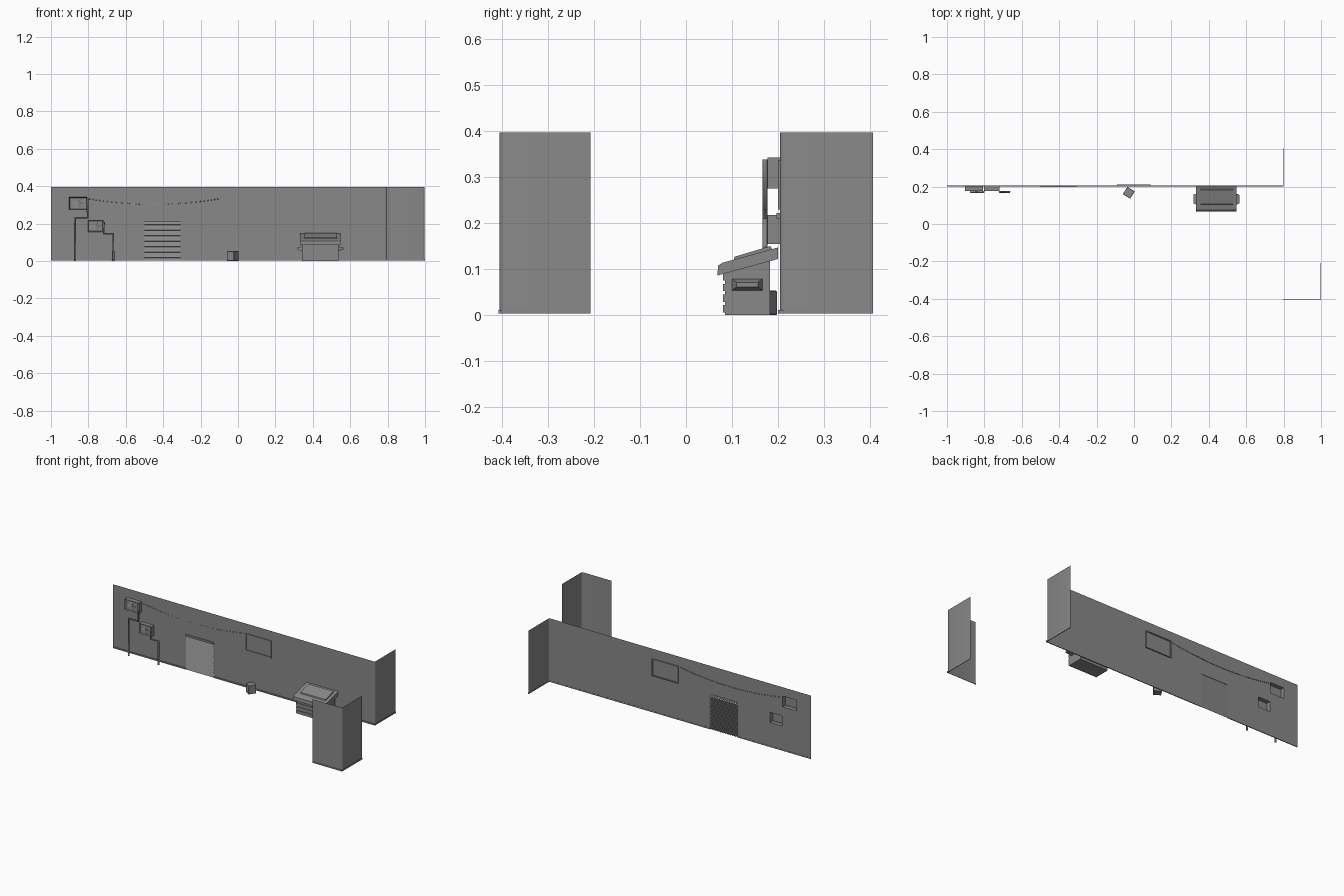
import bpy, bmesh, math
from mathutils import Matrix, Vector

cube = bpy.data.objects.get("Cube")
if cube:
    bpy.data.objects.remove(cube, do_unlink=True)

grey = bpy.data.materials.new("plain grey")
grey.use_nodes = True
COLOUR = (0.25, 0.25, 0.25, 1)
grey.diffuse_color = COLOUR
grey.node_tree.nodes["Principled BSDF"].inputs["Base Color"].default_value = COLOUR

WALL_Y = 0.204
TOP = 0.397


def finish(name, bm, smooth=False):
    mesh = bpy.data.meshes.new(name)
    bm.to_mesh(mesh)
    bm.free()
    mesh.materials.append(grey)
    ob = bpy.data.objects.new(name, mesh)
    bpy.context.collection.objects.link(ob)
    if smooth:
        for p in mesh.polygons:
            p.use_smooth = True
    return ob


def add_box(bm, x0, x1, y0, y1, z0, z1):
    mid = Vector((x0 + x1, y0 + y1, z0 + z1)) / 2
    size = Matrix.Diagonal((x1 - x0, y1 - y0, z1 - z0, 1))
    return bmesh.ops.create_cube(bm, size=1, matrix=Matrix.Translation(mid) @ size)


def box(name, *dims, bevel=0):
    bm = bmesh.new()
    add_box(bm, *dims)
    if bevel:
        bmesh.ops.bevel(bm, geom=bm.edges[:], offset=bevel, segments=1, affect='EDGES')
    return finish(name, bm)


def sheet(name, path, z0, z1, smooth=False):
    """Vertical sheet standing on a plan path."""
    bm = bmesh.new()
    cols = [[bm.verts.new((x, y, z)) for z in (z0, z1)] for x, y in path]
    for a, b in zip(cols, cols[1:]):
        bm.faces.new((a[0], b[0], b[1], a[1]))
    return finish(name, bm, smooth)


def extrude_profile(name, pts, x0, x1, closed=True):
    """Side profile in (y, z) swept along x."""
    bm = bmesh.new()
    a = [bm.verts.new((x0, y, z)) for y, z in pts]
    b = [bm.verts.new((x1, y, z)) for y, z in pts]
    for i in range(len(pts) if closed else len(pts) - 1):
        j = (i + 1) % len(pts)
        bm.faces.new((a[i], a[j], b[j], b[i]))
    if closed:
        bm.faces.new(a)
        bm.faces.new(b)
    bmesh.ops.recalc_face_normals(bm, faces=bm.faces)
    return finish(name, bm)


def frame(bm, x0, x1, z0, z1, y0, y1, w):
    add_box(bm, x0, x0 + w, y0, y1, z0, z1)
    add_box(bm, x1 - w, x1, y0, y1, z0, z1)
    add_box(bm, x0 + w, x1 - w, y0, y1, z0, z0 + w)
    add_box(bm, x0 + w, x1 - w, y0, y1, z1 - w, z1)


# Openings in the long wall: x0, x1, z0, z1
upper_fan = (-0.903, -0.807, 0.275, 0.342)
lower_fan = (-0.803, -0.72, 0.155, 0.218)
door = (-0.5, -0.308, 0.004, 0.215)
window = (-0.092, 0.088, 0.23, 0.337)
holes = [upper_fan, lower_fan, door, window]

# Long wall with its openings
bm = bmesh.new()
xs = sorted({-1, 0.787} | {h[i] for h in holes for i in (0, 1)})
zs = sorted({0.003, TOP} | {h[i] for h in holes for i in (2, 3)})
for x0, x1 in zip(xs, xs[1:]):
    for z0, z1 in zip(zs, zs[1:]):
        cx, cz = (x0 + x1) / 2, (z0 + z1) / 2
        if not any(h[0] < cx < h[1] and h[2] < cz < h[3] for h in holes):
            corners = ((x0, z0), (x1, z0), (x1, z1), (x0, z1))
            bm.faces.new([bm.verts.new((x, WALL_Y, z)) for x, z in corners])
bmesh.ops.remove_doubles(bm, verts=bm.verts, dist=0.0001)
finish("long_wall", bm)


# Rounded corners and return walls
def bend(cx, cy, r=0.01):
    arc = [math.radians(a) for a in range(-90, 1, 30)]
    return [(cx + r * math.cos(a), cy + r * math.sin(a)) for a in arc]


sheet("return_wall", bend(0.787, 0.214) + [(0.797, 0.406)], 0.003, TOP, True)
sheet("separate_corner_wall",
      [(0.795, -0.405)] + bend(0.988, -0.395) + [(0.998, -0.208)], 0.003, TOP, True)

# Skirting, broken by the doorway
for name, dims in {
    "left_skirting": (-1, door[0], 0.2, 0.205),
    "middle_skirting": (door[1], 0.8, 0.2, 0.205),
    "return_skirting": (0.796, 0.8, 0.2, 0.406),
    "separate_front_skirting": (0.795, 1, -0.407, -0.404),
    "separate_side_skirting": (0.997, 1, -0.407, -0.208),
}.items():
    box(name, *dims, 0.003, 0.011)


# Open-backed ventilation units with six-bladed fans
def fan_unit(name, opening):
    x0, x1, z0, z1 = opening
    cx, cz = (x0 + x1) / 2, (z0 + z1) / 2
    bm = bmesh.new()
    add_box(bm, x0, x1, 0.177, WALL_Y, z0, z1)
    back = [f for f in bm.faces if f.calc_center_median().y > WALL_Y - 0.001]
    bmesh.ops.delete(bm, geom=back, context='FACES')
    front = [f for f in bm.faces if f.calc_center_median().y < 0.178]
    bmesh.ops.inset_region(bm, faces=front, thickness=0.006)
    bmesh.ops.translate(bm, verts=front[0].verts, vec=(0, 0.006, 0))
    finish(name + "_housing", bm)
    bm = bmesh.new()
    for i in range(6):
        turn = Matrix.Translation((cx, 0.18, cz)) @ Matrix.Rotation(i * math.pi / 3, 4, 'Y')
        blade = ((0.003, 0.001, -0.002), (0.026, 0.001, -0.006),
                 (0.026, -0.002, 0.006), (0.003, -0.002, 0.002))
        bm.faces.new([bm.verts.new(turn @ Vector(p)) for p in blade])
    spin = Matrix.Translation((cx, 0.18, cz)) @ Matrix.Rotation(math.pi / 2, 4, 'X')
    bmesh.ops.create_cone(bm, cap_ends=True, segments=12, radius1=0.005, radius2=0.005,
                          depth=0.005, matrix=spin)
    finish(name + "_blades", bm)


fan_unit("upper_fan", upper_fan)
fan_unit("lower_fan", lower_fan)


# Pipes and cable
def tube(name, pts, radius, sides):
    curve = bpy.data.curves.new(name, 'CURVE')
    curve.dimensions = '3D'
    curve.bevel_depth = radius
    curve.bevel_resolution = sides
    curve.use_fill_caps = True
    line = curve.splines.new('POLY')
    line.points.add(len(pts) - 1)
    for p, co in zip(line.points, pts):
        p.co = (*co, 1)
    curve.materials.append(grey)
    ob = bpy.data.objects.new(name, curve)
    bpy.context.collection.objects.link(ob)


def pipe(name, x_top, x_low, z_top, z_turn):
    tube(name, [(x, 0.172, z) for x, z in
                ((x_top, z_top), (x_top, z_turn), (x_low, z_turn), (x_low, 0))], 0.006, 1)


pipe("upper_pipe", -0.804, -0.871, 0.338, 0.232)
pipe("lower_pipe", -0.718, -0.667, 0.21, 0.145)
cable = []
for i in range(25):
    t = i / 12 - 1
    cable.append((-0.45 + 0.35 * t, WALL_Y + 0.001 * (1 - t * t), 0.303 + 0.03 * t * t))
tube("cable", cable, 0.002, 0)

# Roller door: pleated slats and a top rail
SLATS = 14
pleats = []
for i in range(SLATS):
    z = 0.004 + i * 0.206 / SLATS
    pleats += [(0.201, z), (0.206, z + 0.013)]
extrude_profile("roller_door", pleats, door[0], door[1], closed=False)
box("door_rail", door[0], door[1], 0.197, 0.206, 0.21, 0.222)

# Framed window
bm = bmesh.new()
frame(bm, *window, 0.2, 0.211, 0.006)
finish("window_frame", bm)
box("window_pane", window[0], window[1], 0.204, 0.206, window[2], window[3])

# Small crate, turned on the floor
crate = box("crate", -0.023, 0.023, -0.023, 0.023, 0, 0.053, bevel=0.002)
crate.location = (-0.028, 0.167, 0)
crate.rotation_euler.z = math.radians(-33)

# Waste bin: body, front ribs, sloped lid, raised panel, side handles
extrude_profile("bin_body", [(0.085, 0), (0.183, 0), (0.183, 0.125), (0.085, 0.095)], 0.342, 0.538)
for i in range(4):
    z = 0.006 + i * 0.023
    box("bin_rib", 0.342, 0.538, 0.08, 0.086, z, z + 0.016)
extrude_profile("bin_lid", [(0.068, 0.086), (0.07, 0.108), (0.08, 0.114),
                            (0.2, 0.147), (0.2, 0.122)], 0.331, 0.547)
extrude_profile("bin_lid_panel", [(0.103, 0.119), (0.106, 0.127),
                                  (0.183, 0.15), (0.188, 0.143)], 0.355, 0.528)
for side in (-1, 1):
    bm = bmesh.new()
    base = 0.44 + side * 0.098
    add_box(bm, *sorted((base, base + side * 0.025)), 0.1, 0.166, 0.054, 0.079)
    outer = [v for v in bm.verts if abs(v.co.x - 0.44) > 0.11]
    mid = Matrix.Translation((0, -0.133, -0.066))
    bmesh.ops.scale(bm, verts=outer, vec=(1, 0.7, 0.4), space=mid)
    finish("right_bin_handle" if side < 0 else "left_bin_handle", bm)
